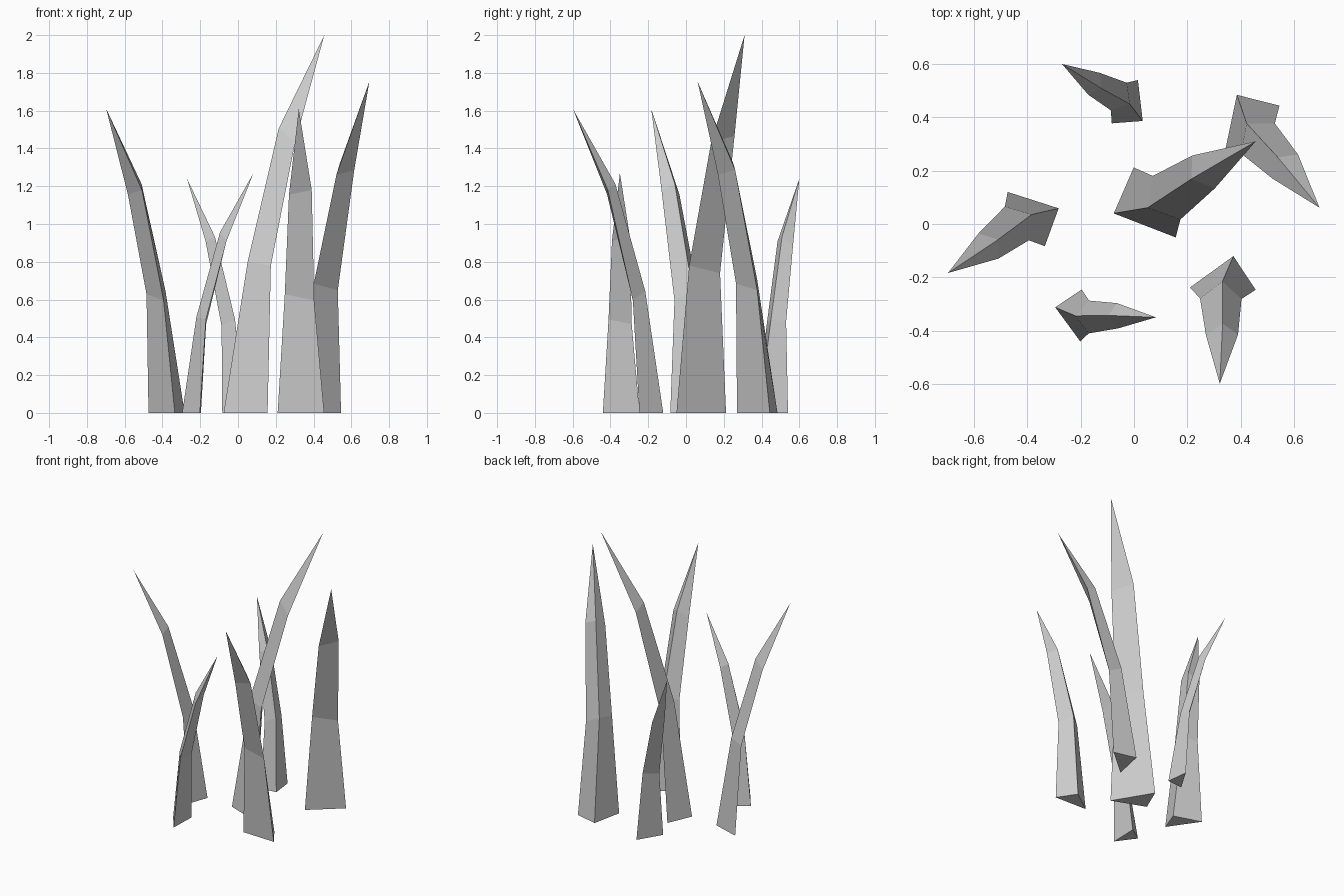
import bpy
import math
from mathutils import Matrix

if "Cube" in bpy.data.objects:
    bpy.data.objects.remove(bpy.data.objects["Cube"])

# Blade sections in local space (leaning toward +x): back ridge, left edge, right edge
RINGS = [
    [(-0.103, 0.027, 0.00), (0.047, 0.140, 0.00), (0.055, -0.166, 0.00)],
    [(0.018, -0.017, 0.80), (0.094, 0.077, 0.74), (0.103, -0.116, 0.78)],
    [(0.214, -0.004, 1.505), (0.260, 0.071, 1.466), (0.273, -0.078, 1.435)],
]
TIP = (0.494, 0.0, 2.0)


def blade_mesh():
    verts = [p for ring in RINGS for p in ring] + [TIP]
    faces = [(0, 1, 2)]
    for r in range(2):
        for i in range(3):
            a, b = r * 3 + i, r * 3 + (i + 1) % 3
            faces.append((a, a + 3, b + 3, b))
    faces += [(6 + i, 9, 6 + (i + 1) % 3) for i in range(3)]
    mesh = bpy.data.meshes.new("grass_blade")
    mesh.from_pydata(verts, [], faces)
    return mesh


# Each blade: base centre x, y, height, lean direction in degrees
BLADES = [
    (0.027, 0.067, 2.00, 29.5),
    (-0.364, 0.032, 1.61, 212.9),
    (-0.012, 0.435, 1.24, 147.4),
    (-0.231, -0.333, 1.27, -3.1),
    (0.346, -0.202, 1.61, -93.5),
    (0.424, 0.399, 1.755, -51.2),
]

for n, (x, y, height, yaw) in enumerate(BLADES, 1):
    mesh = blade_mesh()
    mesh.transform(Matrix.Translation((x, y, 0))
                   @ Matrix.Rotation(math.radians(yaw), 4, 'Z')
                   @ Matrix.Scale(height / 2, 4))
    blade = bpy.data.objects.new(f"grass_blade_{n}", mesh)
    bpy.context.collection.objects.link(blade)
